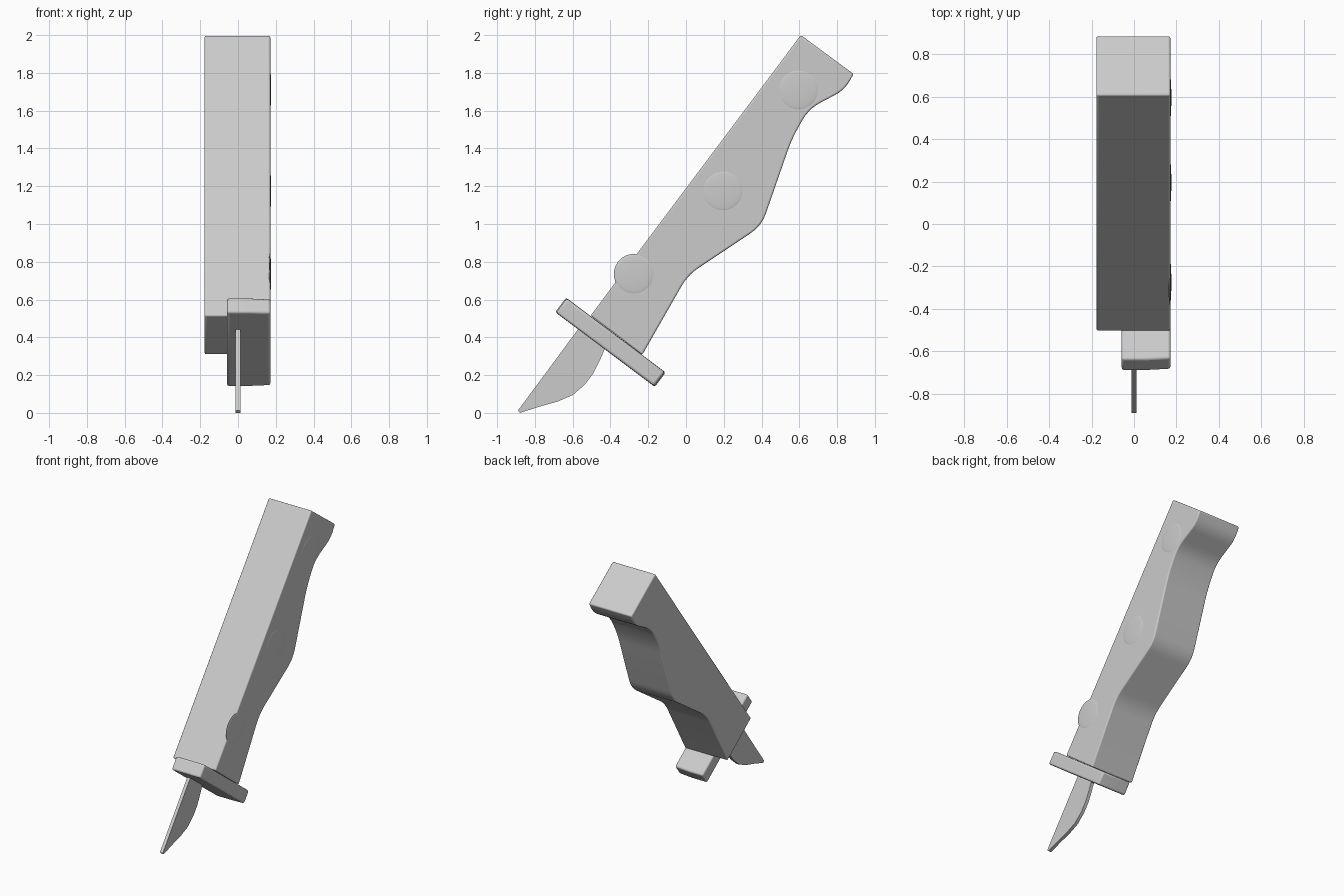
import bpy, bmesh, math
from mathutils import Vector

cube = bpy.data.objects.get("Cube")
if cube:
    bpy.data.objects.remove(cube, do_unlink=True)

grey = bpy.data.materials.new("mid grey")
grey.use_nodes = True
COLOR = (0.6, 0.6, 0.6, 1)
grey.diffuse_color = COLOR
grey.node_tree.nodes["Principled BSDF"].inputs["Base Color"].default_value = COLOR


def finish(name, bm, bevel=0.0, angle=30):
    """Turn a bmesh into a shaded object with softened edges."""
    bmesh.ops.recalc_face_normals(bm, faces=bm.faces[:])
    mesh = bpy.data.meshes.new(name)
    bm.to_mesh(mesh)
    bm.free()
    mesh.materials.append(grey)
    obj = bpy.data.objects.new(name, mesh)
    bpy.context.collection.objects.link(obj)
    if bevel:
        mod = obj.modifiers.new("soft edges", "BEVEL")
        mod.width = bevel
        mod.segments = 3
        mod.limit_method = "ANGLE"
        mod.angle_limit = math.radians(40)
    bpy.ops.object.select_all(action="DESELECT")
    bpy.context.view_layer.objects.active = obj
    obj.select_set(True)
    bpy.ops.object.shade_smooth_by_angle(angle=math.radians(angle))
    return obj


def extrude_profile(profile, x0, x1):
    """Extrude a (y, z) outline along x."""
    bm = bmesh.new()
    face = bm.faces.new([bm.verts.new((x0, y, z)) for y, z in profile])
    out = bmesh.ops.extrude_face_region(bm, geom=[face])
    verts = [v for v in out["geom"] if isinstance(v, bmesh.types.BMVert)]
    bmesh.ops.translate(bm, verts=verts, vec=(x1 - x0, 0, 0))
    return bm


def round_corners(points, cut, steps=5):
    """Replace each (y, z, radius factor) corner by a short curve."""
    result = []
    for i, (y, z, amount) in enumerate(points):
        p = Vector((y, z))
        if not amount:
            result.append(p)
            continue
        before = Vector(points[i - 1][:2]) - p
        after = Vector(points[(i + 1) % len(points)][:2]) - p
        a = p + before.normalized() * cut * amount
        b = p + after.normalized() * cut * amount
        for k in range(steps + 1):
            t = k / steps
            result.append(a * (1 - t) ** 2 + p * 2 * t * (1 - t) + b * t * t)
    return result


# Handle with finger grooves along its rear edge
grip = [(-0.505, 0.515, 0), (0.608, 2.0, 0), (0.887, 1.794, 0),
        (0.84, 1.71, 0.8), (0.65, 1.61, 1), (0.56, 1.45, 1),
        (0.40, 0.99, 1), (0.01, 0.73, 1), (-0.232, 0.307, 0)]
finish("handle", extrude_profile(round_corners(grip, 0.07), -0.177, 0.171), 0.009)

# Crossguard, offset to one side, tapering a little past its middle
guard = [(-0.635, 0.61), (-0.692, 0.533), (-0.165, 0.138), (-0.108, 0.214)]
bm = extrude_profile(guard, -0.058, 0.06)
end = [f for f in bm.faces if all(v.co.x > 0 for v in f.verts)]
out = bmesh.ops.extrude_face_region(bm, geom=end)
verts = [v for v in out["geom"] if isinstance(v, bmesh.types.BMVert)]
bmesh.ops.delete(bm, geom=end, context="FACES")
bmesh.ops.translate(bm, verts=verts, vec=(0.112, 0, 0))
middle = Vector((0, -0.4, 0.374))
for v in verts:
    v.co.yz = middle.yz + (v.co.yz - middle.yz) * 0.98
finish("crossguard", bm, 0.012)

# Blade with a straight spine and a curved cutting edge
blade = [(-0.89, 0.012), (-0.54, 0.485), (-0.38, 0.36), (-0.432, 0.335),
         (-0.455, 0.28), (-0.49, 0.21), (-0.535, 0.15), (-0.6, 0.094),
         (-0.68, 0.06), (-0.78, 0.032), (-0.878, 0.0)]
finish("blade", extrude_profile(blade, -0.012, 0.012))

# Shallow domed rivets on one side of the handle
for label, y, z in (("lower", -0.275, 0.735), ("middle", 0.195, 1.175),
                    ("upper", 0.595, 1.71)):
    bm = bmesh.new()
    bmesh.ops.create_uvsphere(bm, u_segments=32, v_segments=12, radius=1)
    for v in bm.verts:
        v.co = Vector((0.169 + v.co.z * 0.007, y + v.co.x * 0.107, z + v.co.y * 0.107))
    finish(label + "_rivet", bm)
